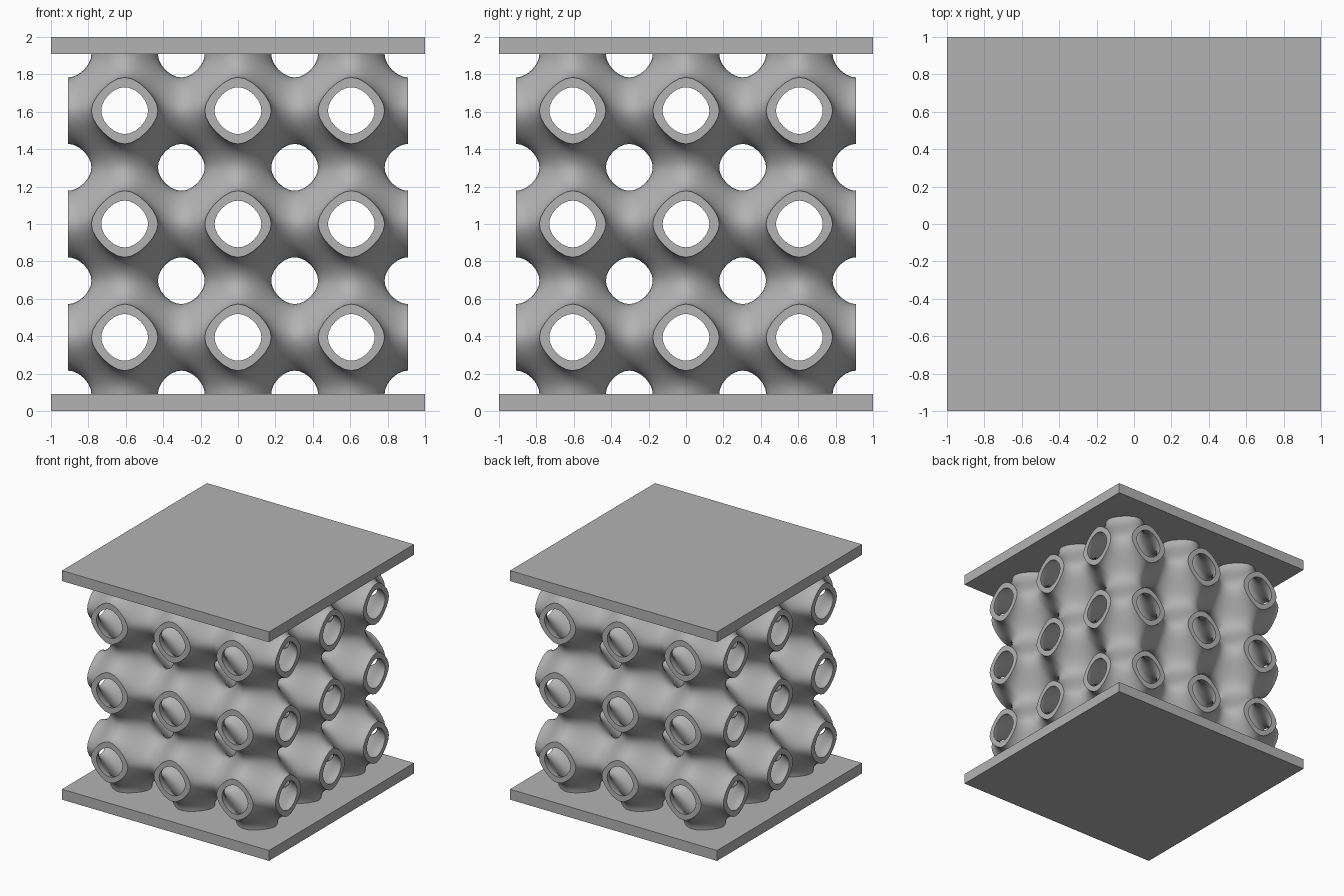
import bpy, bmesh
from math import pi, cos, sin, acos
from mathutils import Vector

cube = bpy.data.objects.get("Cube")
if cube:
    bpy.data.objects.remove(cube)

CELLS = 3          # repeats along each axis
HALF = 0.909       # half width of the lattice block
LEVEL = 0.27       # half thickness of the wall, as a level of the field
N = 6              # patch resolution
STEP = HALF / CELLS

grey = bpy.data.materials.new("plain grey")
grey.use_nodes = True
colour = (0.45, 0.45, 0.45, 1)
grey.diffuse_color = colour
grey.node_tree.nodes["Principled BSDF"].inputs["Base Color"].default_value = colour


def settle(p, level):
    """Slide a point onto cos x + cos y + cos z = level."""
    for _ in range(8):
        grad = Vector([-sin(c) for c in p])
        error = sum(cos(c) for c in p) - level
        p = p - grad * (error / grad.length_squared)
    return p


def patches(level):
    """Three square grids covering the wall surface in one cell octant."""
    a, b = acos(level), acos(level / 3)
    ring = [Vector(c) for c in ((pi, a, 0), (a, pi, 0), (0, pi, a),
                                (0, a, pi), (a, 0, pi), (pi, 0, a))]
    centre = Vector((b, b, b))
    grids = []
    for k in range(3):
        p, q, r = (ring[(2 * k + s) % 6] for s in range(3))
        grids.append([[settle(centre.lerp(p, i / N).lerp(r.lerp(q, i / N), j / N), level)
                       for j in range(N + 1)] for i in range(N + 1)])
    return grids


def finish(name, bm):
    mesh = bpy.data.meshes.new(name)
    bm.to_mesh(mesh)
    bm.free()
    mesh.materials.append(grey)
    obj = bpy.data.objects.new(name, mesh)
    bpy.context.collection.objects.link(obj)
    return obj


# Lattice: mirrored octants of a thick, triply periodic wall
layers = [patches(-LEVEL), patches(LEVEL)]
count = 2 * CELLS
bm = bmesh.new()
for n in range(count ** 3):
    index = (n % count, n // count % count, n // count ** 2)

    def place(p):
        return bm.verts.new([STEP * (i + (p[k] / pi if i % 2 else 1 - p[k] / pi)) - HALF
                             for k, i in enumerate(index)])

    flipped = sum(i % 2 == 0 for i in index) % 2
    placed = [[[[place(p) for p in row] for row in grid] for grid in grids] for grids in layers]
    for side, grids in enumerate(placed):
        for g in grids:
            for i in range(N):
                for j in range(N):
                    face = bm.faces.new((g[i][j], g[i + 1][j], g[i + 1][j + 1], g[i][j + 1]))
                    if (flipped + side) % 2:
                        face.normal_flip()
    # Flat rims where the tubes are cut off at the four sides
    for k, axis in ((2, 0), (0, 1)):
        if index[axis] in (0, count - 1):
            out, inn = placed[0][k], placed[1][k]
            for i in range(N):
                face = bm.faces.new((out[i][N], out[i + 1][N], inn[i + 1][N], inn[i][N]))
                face.normal_update()
                if face.normal[axis] * (index[axis] - 1) < 0:
                    face.normal_flip()
bmesh.ops.remove_doubles(bm, verts=bm.verts, dist=0.0005)
lattice = finish("lattice_core", bm)
lattice.location.z = 1
bpy.ops.object.select_all(action="DESELECT")
lattice.select_set(True)
bpy.context.view_layer.objects.active = lattice
bpy.ops.object.shade_smooth_by_angle(angle=0.7)

# Square end plates
thick = 1 - HALF
for name, z in (("bottom_plate", thick / 2), ("top_plate", 2 - thick / 2)):
    bm = bmesh.new()
    bmesh.ops.create_cube(bm, size=1)
    bmesh.ops.scale(bm, verts=bm.verts, vec=(2, 2, thick))
    finish(name, bm).location.z = z
